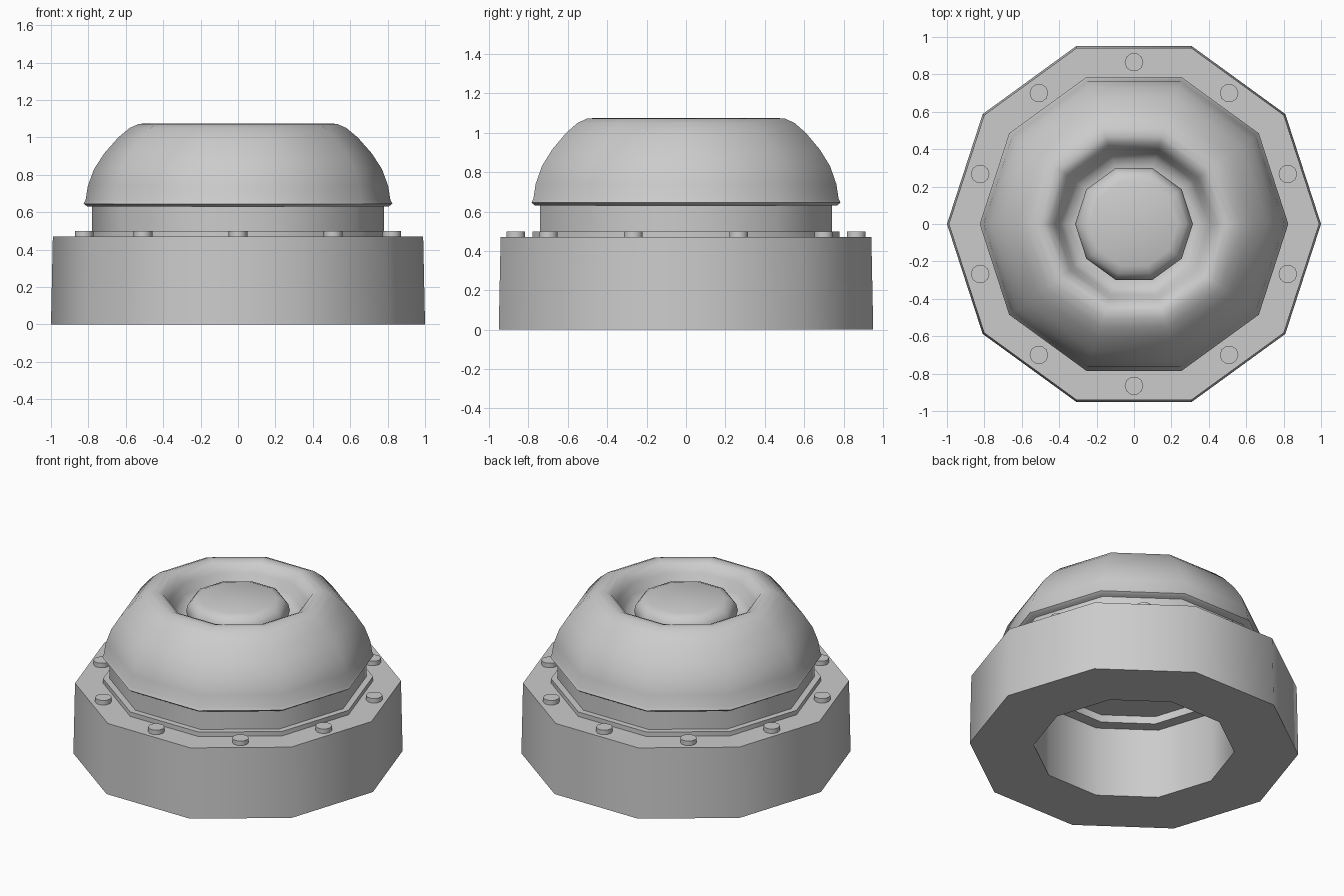
import bpy
import bmesh
from math import sin, cos, tau, radians

SIDES = 10

cube = bpy.data.objects.get("Cube")
if cube:
    bpy.data.objects.remove(cube, do_unlink=True)

# Single grey material
grey = bpy.data.materials.new("plain grey")
grey.use_nodes = True
colour = (0.6, 0.6, 0.6, 1)
grey.diffuse_color = colour
grey.node_tree.nodes["Principled BSDF"].inputs["Base Color"].default_value = colour


def lathe(name, profile, closed=False, sides=SIDES, centre=(0, 0)):
    """Turn a radius/height profile round a vertical axis."""
    bm = bmesh.new()
    rings = []
    for r, z in profile:
        count = sides if r > 0 else 1
        rings.append([bm.verts.new((centre[0] + r * cos(tau * i / sides),
                                    centre[1] + r * sin(tau * i / sides), z))
                      for i in range(count)])
    pairs = list(zip(rings, rings[1:]))
    if closed:
        pairs.append((rings[-1], rings[0]))
    for low, high in pairs:
        for i in range(sides):
            j = (i + 1) % sides
            corners = [low[i % len(low)], low[j % len(low)],
                       high[j % len(high)], high[i % len(high)]]
            bm.faces.new(list(dict.fromkeys(corners)))
    bmesh.ops.recalc_face_normals(bm, faces=bm.faces[:])
    mesh = bpy.data.meshes.new(name)
    bm.to_mesh(mesh)
    bm.free()
    mesh.materials.append(grey)
    obj = bpy.data.objects.new(name, mesh)
    bpy.context.collection.objects.link(obj)
    bpy.ops.object.select_all(action='DESELECT')
    obj.select_set(True)
    bpy.context.view_layer.objects.active = obj
    bpy.ops.object.shade_smooth_by_angle(angle=radians(44))
    return obj


# Heavy hollow base, slightly tapered
lathe("base_housing", [(1, 0), (0.99, 0.47), (0.61, 0.47), (0.61, 0)], closed=True)

# Neck with its thin flange and a recess underneath
lathe("neck_flange", [(0, 0.52), (0.53, 0.52), (0.53, 0.47), (0.82, 0.47),
                      (0.82, 0.5), (0.78, 0.5), (0.78, 0.645), (0, 0.645)])

# Rounded dome with a lip below and a bowl in the crown
lathe("dome", [(0, 0.63), (0.805, 0.63), (0.825, 0.645), (0.815, 0.665),
               (0.803, 0.74), (0.77, 0.83), (0.715, 0.915), (0.64, 1.0),
               (0.58, 1.05), (0.53, 1.072), (0.49, 1.075), (0.455, 1.06),
               (0.42, 1.01), (0.395, 0.95), (0.365, 0.915), (0.32, 0.9), (0, 0.9)])

# Raised centre button
lathe("centre_button", [(0, 0.88), (0.3, 0.88), (0.315, 0.95), (0.305, 0.99),
                        (0.28, 1.02), (0.235, 1.037), (0, 1.04)])

# Ring of bolts, one on each side of the base
for k in range(SIDES):
    angle = tau * (k + 0.5) / SIDES
    lathe(f"bolt_{k + 1}", [(0, 0.46), (0.05, 0.46), (0.05, 0.5), (0, 0.5)],
          centre=(0.865 * cos(angle), 0.865 * sin(angle)))
